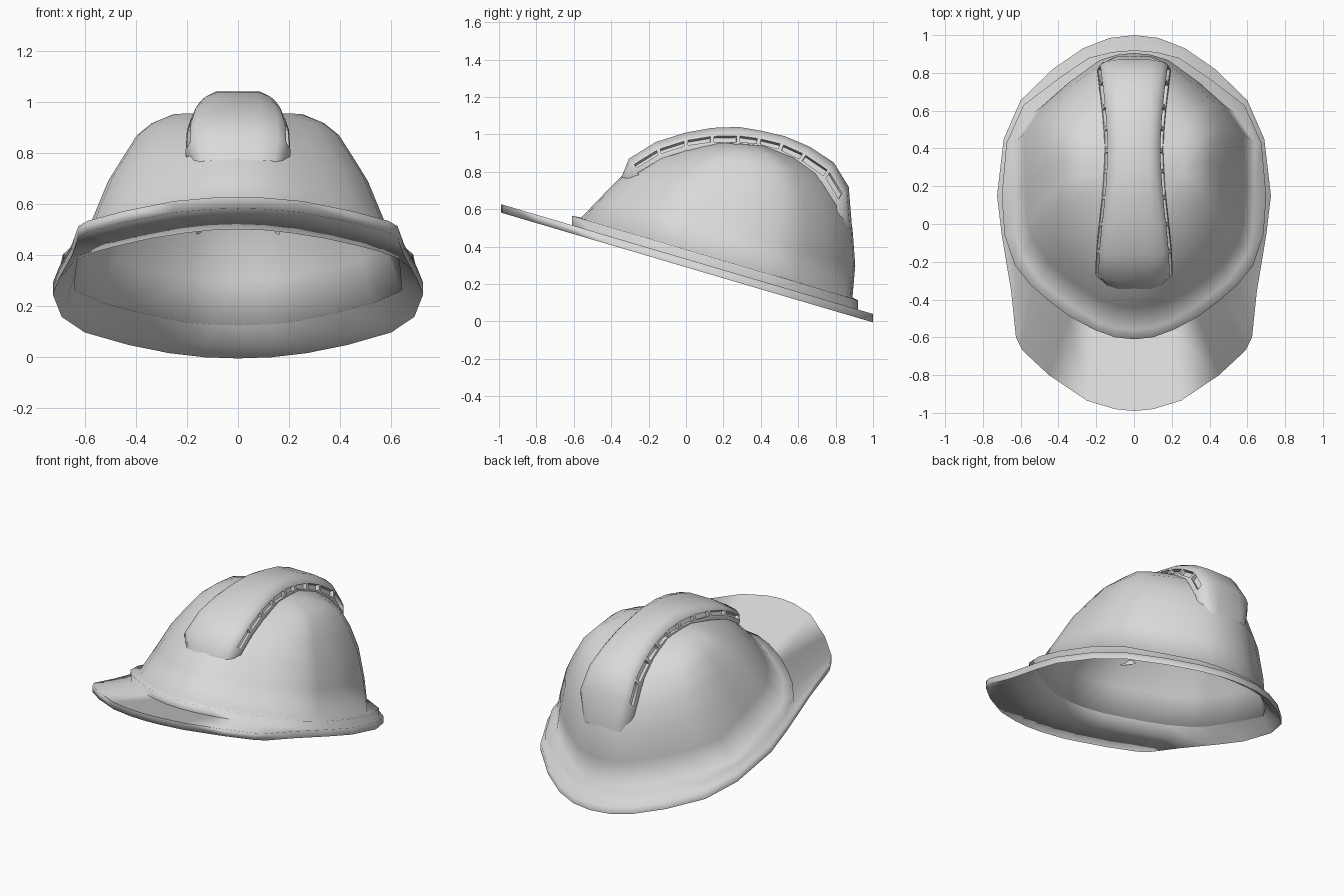
import bpy, bmesh

cube = bpy.data.objects.get("Cube")
if cube:
    bpy.data.objects.remove(cube)

grey = bpy.data.materials.new("light grey plastic")
grey.use_nodes = True
colour = (0.7, 0.7, 0.7, 1)
grey.diffuse_color = colour
grey.node_tree.nodes["Principled BSDF"].inputs["Base Color"].default_value = colour


def lerp(a, b, t):
    return a + (b - a) * t


def brim_plane(y):
    """Height of the tilted underside of the helmet."""
    return 0.29 - 0.295 * y


def full_loop(half):
    """Mirror a half outline running from back to front."""
    return half + [(-x, y) for x, y in half[-2:0:-1]]


def raised(half, height):
    return [(x, y, brim_plane(y) + height) for x, y in full_loop(half)]


def loft(bm, sections, closed_section):
    """Skin a list of equal sections; return vertex rows and face strips."""
    rows = [[bm.verts.new(p) for p in s] for s in sections]
    count = len(rows[0])
    strips = []
    for low, high in zip(rows, rows[1:]):
        strip = []
        for i in range(count if closed_section else count - 1):
            j = (i + 1) % count
            strip.append(bm.faces.new((low[i], low[j], high[j], high[i])))
        strips.append(strip)
    return rows, strips


def face_outward(bm, face):
    """Make normals consistent, with the given upper face pointing up."""
    bmesh.ops.recalc_face_normals(bm, faces=bm.faces)
    face.normal_update()
    if face.normal.z < 0:
        bmesh.ops.reverse_faces(bm, faces=bm.faces)


def finish(bm, name, angle):
    mesh = bpy.data.meshes.new(name)
    bm.to_mesh(mesh)
    bm.free()
    mesh.materials.append(grey)
    obj = bpy.data.objects.new(name, mesh)
    bpy.context.collection.objects.link(obj)
    bpy.ops.object.select_all(action='DESELECT')
    obj.select_set(True)
    bpy.context.view_layer.objects.active = obj
    bpy.ops.object.shade_smooth_by_angle(angle=angle)


# Half outlines seen from above, back to front
brim_edge = [(0, 1), (.13, .985), (.27, .93), (.43, .82), (.6, .655),
             (.69, .45), (.725, .15), (.7, -.06), (.65, -.36), (.625, -.6),
             (.59, -.67), (.45, -.8), (.25, -.935), (.1, -.98), (0, -.99)]
step_edge = [(0, .92), (.12, .91), (.24, .88), (.4, .77), (.585, .63),
             (.675, .43), (.7, .15), (.685, -.06), (.63, -.22), (.55, -.32),
             (.46, -.4), (.34, -.49), (.21, -.56), (.1, -.6), (0, -.61)]
dome_edge = [(0, .89), (.1, .88), (.2, .85), (.37, .73), (.53, .59),
             (.64, .43), (.635, .15), (.625, -.06), (.6, -.16), (.5, -.3),
             (.4, -.385), (.29, -.46), (.19, -.52), (.1, -.55), (0, -.56)]

# Brim underside, rim, visor and raised step
sections = [raised(dome_edge, .097), raised(step_edge, .03),
            raised(brim_edge, 0), raised(brim_edge, .045),
            raised(step_edge, .045), raised(step_edge, .095),
            raised(dome_edge, .1)]

# Dome above the step: (front y, front z, back y, back z, half width)
dome_rows = [(-.44, .68, .905, .3, .58), (-.33, .79, .89, .5, .52),
             (-.22, .855, .84, .65, .46), (-.08, .915, .75, .78, .405),
             (.04, .94, .62, .87, .345), (.14, .957, .45, .937, .26)]
for front_y, front_z, back_y, back_z, width in dome_rows:
    section = []
    for x, y in full_loop(dome_edge):
        t = (y + .56) / 1.45
        section.append((x * width / .64, lerp(front_y, back_y, t),
                        lerp(front_z, back_z, t)))
    sections.append(section)
bm = bmesh.new()
rows, _ = loft(bm, sections, True)
crown = bm.verts.new((0, .28, .957))
for a, b in zip(rows[-1], rows[-1][1:] + rows[-1][:1]):
    bm.faces.new((a, b, crown))
face_outward(bm, crown.link_faces[0])
finish(bm, "helmet_shell", 1.8)

# Crown ridge: top line, foot of its wall, and half width
ridge_top = [(-.345, .77), (-.305, .87), (-.16, .96), (0, 1.01), (.14, 1.035),
             (.28, 1.04), (.4, 1.02), (.53, .99), (.66, .935), (.79, .85),
             (.87, .72), (.888, .5)]
ridge_foot = [(-.24, .75), (-.27, .81), (-.14, .89), (0, .935), (.14, .955),
              (.28, .955), (.385, .945), (.5, .915), (.61, .86), (.74, .77),
              (.82, .64), (.83, .48)]
ridge_width = [.17, .185, .18, .165, .15, .14, .135, .14, .15, .165, .175, .14]
bm = bmesh.new()
sections = []
for top, foot, width in zip(ridge_top, ridge_foot, ridge_width):
    half = []
    for x, t in ((.085, 0), (width * .85, .2), (width, .45),
                 (width + .02, 1.05), (width + .02, 1.3)):
        half.append((x, lerp(top[0], foot[0], t), lerp(top[1], foot[1], t)))
    sections.append([(-x, y, z) for x, y, z in half[::-1]] + half)
_, strips = loft(bm, sections, False)
face_outward(bm, strips[5][4])

# Vent slots sunk into both ridge walls
walls = [strip[side] for strip in strips[1:-1] for side in (1, -2)]
bmesh.ops.inset_individual(bm, faces=walls, thickness=.01, use_even_offset=True)
bmesh.ops.inset_individual(bm, faces=walls, thickness=.001, depth=-.025)
finish(bm, "crown_ridge", 1.2)
